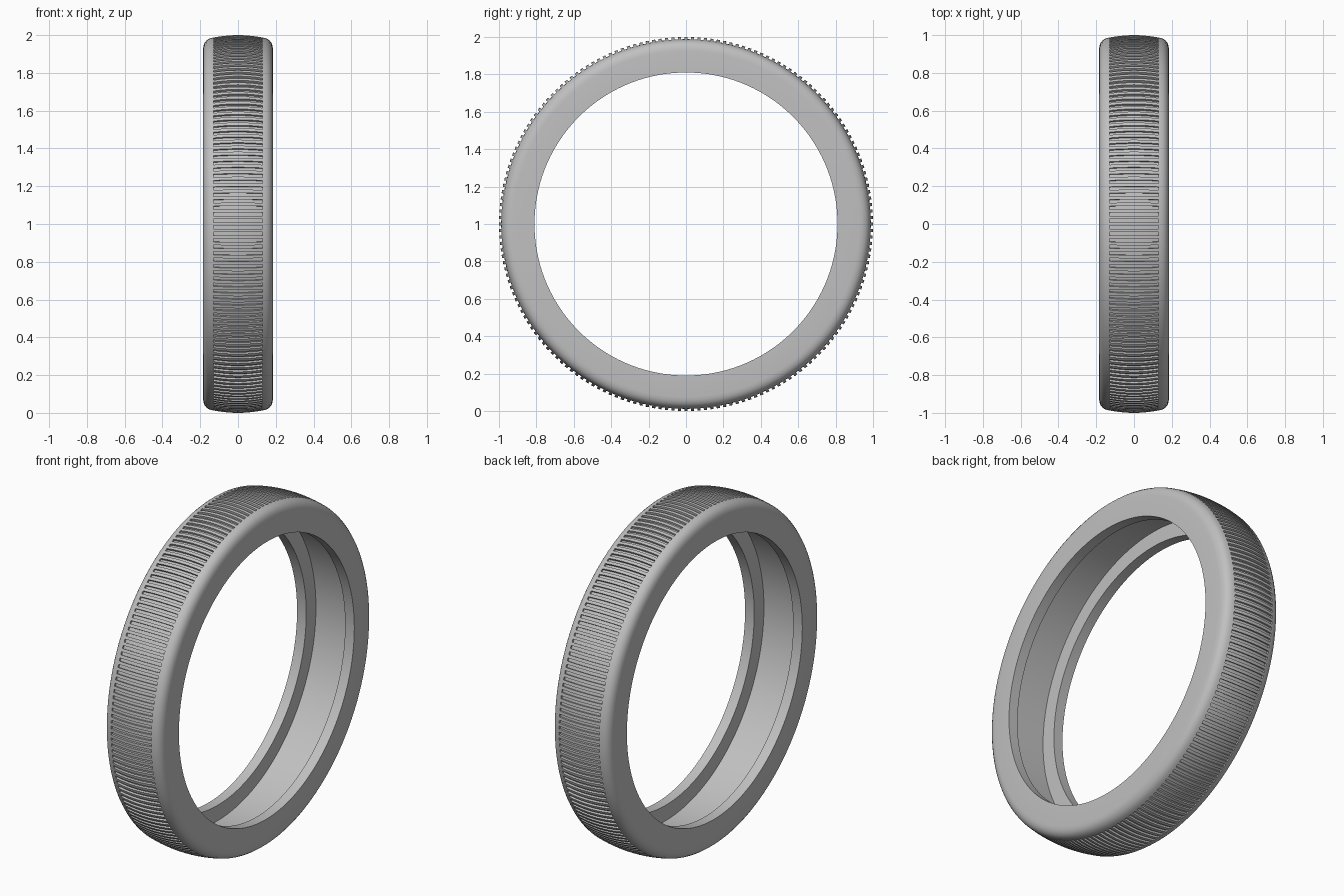
import bpy, bmesh, math

if "Cube" in bpy.data.objects:
    bpy.data.objects.remove(bpy.data.objects["Cube"])

RIBS = 180          # tread ribs around the ring
SEG = 360           # lathe steps
HALF = 0.13         # half width of the tread band
DEPTH = 0.012       # groove depth

mat = bpy.data.materials.new("rubber_grey")
mat.diffuse_color = (0.53, 0.53, 0.53, 1)
mat.use_nodes = True
mat.node_tree.nodes["Principled BSDF"].inputs["Base Color"].default_value = mat.diffuse_color


def point(x, r, a):
    return (x, r * math.sin(a), 1 + r * math.cos(a))


def crown(x):
    return 1.0 - 0.013 * (x / HALF) ** 2


def finish(bm, name):
    bmesh.ops.recalc_face_normals(bm, faces=bm.faces)
    me = bpy.data.meshes.new(name)
    bm.to_mesh(me)
    bm.free()
    me.materials.append(mat)
    ob = bpy.data.objects.new(name, me)
    bpy.context.collection.objects.link(ob)
    bpy.ops.object.select_all(action='DESELECT')
    ob.select_set(True)
    bpy.context.view_layer.objects.active = ob
    bpy.ops.object.shade_smooth_by_angle(angle=math.radians(30))
    return ob


# Tyre body: hollow channel inside, two inner lips, rounded shoulders
xs = [HALF * (i / 5 - 1) for i in range(11)]
half = [(0.126, 0.90), (0.126, 0.81), (0.185, 0.81), (0.185, 0.925),
        (0.183, 0.942), (0.178, 0.957), (0.169, 0.970), (0.157, 0.979),
        (0.144, 0.984), (HALF, crown(HALF))]
profile = half + [(x, crown(x) - DEPTH) for x in reversed(xs)]
profile += [(-x, r) for x, r in reversed(half)]
bm = bmesh.new()
rings = []
for i in range(SEG):
    a = 2 * math.pi * (i + 0.5) / SEG
    rings.append([bm.verts.new(point(x, r, a)) for x, r in profile])
n = len(profile)
for i in range(SEG):
    p, q = rings[i], rings[(i + 1) % SEG]
    for j in range(n):
        k = (j + 1) % n
        bm.faces.new((p[j], p[k], q[k], q[j]))
finish(bm, "tyre_body")

# Tread ribs: crowned bars across the band
bm = bmesh.new()
w = math.pi / RIBS / 2
for i in range(RIBS):
    a = 2 * math.pi * i / RIBS
    rows = []
    for x in xs:
        top = crown(x)
        low = top - DEPTH - 0.002
        rows.append([bm.verts.new(point(x, r, a + s * w))
                     for r, s in ((low, -1), (top, -1), (top, 1), (low, 1))])
    for p, q in zip(rows, rows[1:]):
        for j in range(4):
            k = (j + 1) % 4
            bm.faces.new((p[j], p[k], q[k], q[j]))
    bm.faces.new(rows[0])
    bm.faces.new(rows[-1])
finish(bm, "tread_ribs")
